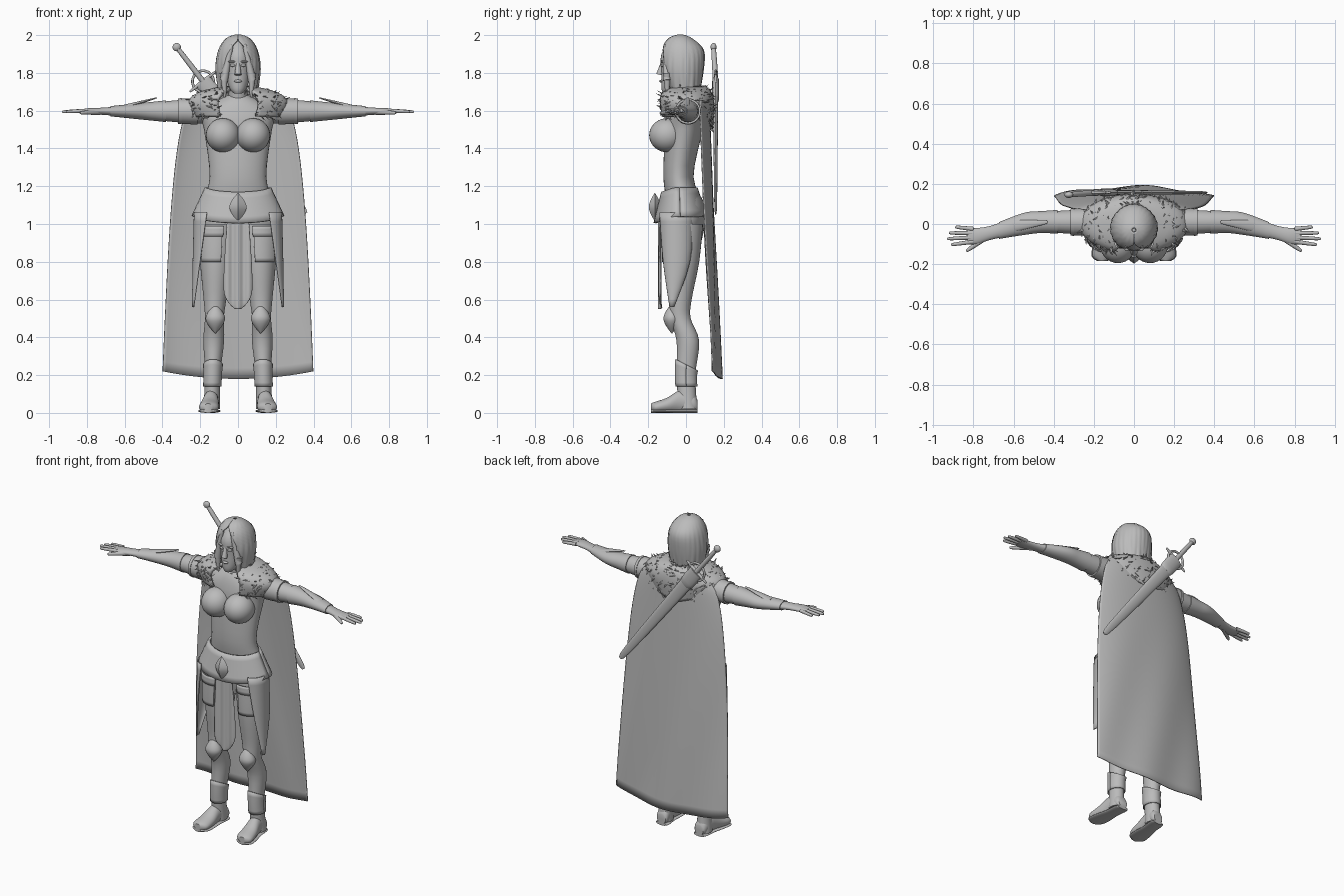
import bpy, bmesh, math, random
from mathutils import Matrix, Vector

random.seed(4)
if "Cube" in bpy.data.objects:
    bpy.data.objects.remove(bpy.data.objects["Cube"])

shade = (.5, .5, .5, 1)
grey = bpy.data.materials.new("stone_grey")
grey.use_nodes = True
grey.diffuse_color = shade
grey.node_tree.nodes["Principled BSDF"].inputs["Base Color"].default_value = shade


def finish(name, bm, mirror=False, thick=0, matrix=None):
    """Turn a bmesh into a named, smoothly shaded object with its modifiers."""
    bmesh.ops.recalc_face_normals(bm, faces=bm.faces)
    mesh = bpy.data.meshes.new(name)
    bm.to_mesh(mesh)
    bm.free()
    mesh.materials.append(grey)
    obj = bpy.data.objects.new(name, mesh)
    bpy.context.collection.objects.link(obj)
    if matrix is not None:
        obj.matrix_world = matrix
    bpy.ops.object.select_all(action="DESELECT")
    obj.select_set(True)
    bpy.context.view_layer.objects.active = obj
    bpy.ops.object.shade_smooth_by_angle(angle=math.radians(40))
    if thick:
        solid = obj.modifiers.new("thickness", "SOLIDIFY")
        solid.thickness, solid.offset = thick, 0
    if mirror:
        obj.modifiers.new("mirror", "MIRROR").use_mirror_merge = False


def smooth_rings(rings, steps):
    """Catmull-Rom interpolation between the given cross-sections."""
    ends = [rings[0], *rings, rings[-1]]
    smooth = []
    for before, start, stop, after in zip(ends, ends[1:], ends[2:], ends[3:]):
        for step in range(steps):
            t = step / steps
            position, centre, *radii = [
                b + t / 2 * (c - a + t * (2 * a - 5 * b + 4 * c - d + t * (3 * (b - c) + d - a)))
                for a, b, c, d in zip(before, start, stop, after)]
            smooth.append((position, centre, *[max(radius, .001) for radius in radii]))
    return smooth + [rings[-1]]


def loft(name, rings, axis="z", at=0, arc=None, sides=32, steps=4, warp=None, **options):
    """Skin ellipses (position, centre, two radii) along an axis; at is the other centre."""
    bm = bmesh.new()
    rows = []
    for position, centre, wide, deep in smooth_rings(rings, steps):
        other = at(position) if callable(at) else at
        low, high = arc(position) if callable(arc) else arc or (0, 360)
        row = []
        for i in range(sides + bool(arc)):
            angle = math.radians(low + (high - low) * i / sides)
            c, s = math.cos(angle), math.sin(angle)
            if axis == "z":
                point = Vector((other + wide * c, centre + deep * s, position))
            elif axis == "x":
                point = Vector((position, centre + wide * c, other + deep * s))
            else:
                point = Vector((other + wide * c, position, centre + deep * s))
            row.append(bm.verts.new(warp(point) if warp else point))
        rows.append(row)
    for upper, lower in zip(rows, rows[1:]):
        for i in range(sides):
            j = (i + 1) % len(upper)
            bm.faces.new((upper[i], upper[j], lower[j], lower[i]))
    if not arc:
        bm.faces.new(rows[0])
        bm.faces.new(rows[-1])
    finish(name, bm, **options)


def shell(name, base, low, high, gap, **options):
    """Cover a stretch of another part's surface."""
    rings = [(position, centre, wide + gap, deep + gap)
             for position, centre, wide, deep in smooth_rings(base, 10) if low <= position <= high]
    loft(name, rings, steps=1, **options)


def taper(name, start, end, thick_end, thin_end, flat=1, **options):
    """A tapering rod between two points, closing to a soft tip."""
    start, end = Vector(start), Vector(end)
    way = end - start
    frame = Matrix.Translation(start) @ way.to_track_quat("Z", "Y").to_matrix().to_4x4()
    rings = [(way.length * t, 0, r * flat, r) for t, r in ((0, thick_end), (.9, thin_end), (1, .001))]
    loft(name, rings, sides=16, warp=lambda v: frame @ v, **options)


def leaf(name, x, y, z, wide, deep, tall, **options):
    """A plate pointed at the top and bottom."""
    swell = [(k / 6, 1 - abs(k / 6) ** 1.6) for k in range(-6, 7)]
    loft(name, [(z + tall * t, y, wide * r, deep * r) for t, r in swell], at=x, steps=1, **options)


def ball(name, centre, scale, mirror=False):
    bm = bmesh.new()
    bmesh.ops.create_uvsphere(bm, u_segments=28, v_segments=18, radius=1,
                              matrix=Matrix.LocRotScale(Vector(centre), None, Vector(scale)))
    finish(name, bm, mirror)


# Torso, bust and neck
loft("torso", [(.9, 0, .13, .08), (1, 0, .2, .1), (1.1, 0, .19, .1), (1.25, -.04, .15, .08),
               (1.5, -.01, .18, .1), (1.58, 0, .2, .1), (1.64, 0, .13, .08), (1.68, 0, .06, .05)])
ball("breast", (.08, -.1, 1.47), (.09, .095, .09), mirror=True)
neck = [(1.6, 0, .06, .06), (1.66, -.01, .05, .05), (1.78, -.03, .05, .05)]
loft("neck", neck)
shell("neck_collar", neck, 1.62, 1.66, .008)

# Head and face
loft("head", [(1.69, -.1, .02, .02), (1.72, -.08, .045, .05), (1.8, -.04, .07, .09),
              (1.9, -.03, .07, .1), (1.98, -.03, .02, .04)])
taper("nose", (0, -.14, 1.79), (0, -.12, 1.87), .018, .008)
ball("eye", (.027, -.122, 1.84), (.015, .012, .008), mirror=True)
ball("brow", (.028, -.122, 1.86), (.024, .012, .006), mirror=True)
ball("lips", (0, -.13, 1.756), (.02, .012, .008))


# Parted bob with strand ridges and front locks
def strands(v):
    angle = math.atan2(v.y, v.x)
    ridge = 1 + .015 * math.sin(22 * angle)
    ragged = max(0, 1.8 - v.z) * math.sin(14 * angle) / 5
    return Vector((v.x * ridge, v.y * ridge, v.z + ragged))


def parting(z):
    half = 36 * min(1, max(0, (1.97 - z) * 11)) ** .6
    return half - 89.5, 269.5 - half


loft("hair", [(2, -.03, .01, .01), (1.98, -.03, .06, .06), (1.92, -.02, .1, .11),
              (1.82, -.02, .115, .11), (1.7, -.01, .1, .08)],
     arc=parting, sides=72, warp=strands, thick=.008)
taper("front_lock", (.075, -.1, 1.8), (.07, -.1, 1.67), .022, .008, mirror=True)
taper("temple_lock", (.075, -.1, 1.76), (.035, -.11, 1.95), .022, .012, mirror=True)

# Arms with sleeves, bracers and elbow spikes
on_arm = dict(axis="x", at=1.597, mirror=True)
arm = [(.1, .01, .07, .07), (.3, .01, .06, .06), (.45, .01, .05, .045), (.55, 0, .05, .035),
       (.7, -.04, .035, .02), (.78, -.06, .04, .017), (.83, -.06, .04, .01)]
loft("arm", arm, **on_arm)
shell("sleeve", arm, .2, .33, .006, **on_arm)
shell("sleeve_band", arm, .3, .32, .009, **on_arm)
shell("bracer", arm, .37, .68, .005, **on_arm)
taper("bracer_spike", (.6, -.01, 1.62), (.43, .01, 1.668), .012, .004, flat=2.5, mirror=True)

# Hands
for finger, y, tip in (("little", -.025, .89), ("ring", -.046, .92), ("middle", -.067, .93), ("index", -.088, .91)):
    taper(finger + "_finger", (.8, y, 1.6), (tip, y * 1.4 + .02, 1.594), .011, .008, mirror=True)
taper("thumb", (.73, -.06, 1.594), (.835, -.135, 1.588), .016, .009, mirror=True)

# Legs, knee guards and boots
on_leg = dict(at=lambda z: .14 - .03 * z, mirror=True)
leg = [(1, -.01, .1, .1), (.8, -.02, .085, .09), (.6, -.03, .06, .06), (.5, -.03, .05, .055),
       (.38, .01, .055, .06), (.2, 0, .04, .05), (.02, .01, .045, .05)]
loft("leg", leg, **on_leg)
leaf("knee_guard", .12, -.075, .5, .052, .045, .08, mirror=True)
shell("boot_cuff", leg, .12, .26, .006, arc=(0, 360), thick=.006,
      warp=lambda v: v + Vector((0, 0, max(0, v.z - .2) * -v.y * 9)), **on_leg)
on_foot = dict(axis="y", at=lambda y: .14 - .1 * y, mirror=True)
foot = [(-.185, .03, .02, .02), (-.16, .03, .05, .03), (-.1, .04, .05, .04), (-.03, .06, .04, .06),
        (.04, .05, .04, .05), (.06, .04, .03, .03)]
loft("boot_foot", foot, **on_foot)
loft("boot_sole", [(y, .01, wide + .005, .01) for y, _, wide, _ in foot], **on_foot)

# Belt, buckle and hanging cloths
loft("belt", [(1.19, -.035, .17, .09), (1.04, -.03, .24, .135)], arc=(0, 360), thick=.014,
     warp=lambda v: v - Vector((0, 0, max(0, -v.y - .06) / 3)))
leaf("belt_buckle", 0, -.165, 1.09, .046, .032, .075, sides=4)
loft("front_cloth", [(1.06, -.09, .11, .05), (.7, -.09, .15, .05), (.6, -.09, .12, .05), (.55, -.09, .03, .05)],
     arc=(240, 300), thick=.006, warp=lambda v: v - Vector((0, math.cos(v.x * 110) * .006, 0)))
loft("side_cloth", [(1.06, -.05, .08, .09), (.8, -.05, .045, .07), (.56, -.075, .01, .01)],
     at=lambda z: .32 - .16 * z, arc=(-80, 80), thick=.006, mirror=True)
shell("thigh_pouch", leg, .8, .98, .01, arc=(-105, -40), thick=.012, **on_leg)
shell("pouch_flap", leg, .93, .99, .016, arc=(-107, -38), thick=.006, **on_leg)


# Cape, a curved sheet hanging behind
def hem(v):
    fold = math.sin(v.x * 16 + v.z * 4) * max(0, 1.5 - v.z) * .006
    return v + Vector((0, fold, max(0, .6 - v.z) * v.x ** 2 * .6))


falls = [1.5 * (k / 9) ** 2 for k in range(1, 10)]
loft("cape", [(1.68 - fall, .02 + fall * .043, .46 * (fall / 1.5) ** .13, .1) for fall in falls],
     arc=(30, 150), thick=.006, warp=hem)


# Fur mantle: a base shell open at the throat, covered in flat tufts
def drape(v):
    back = max(0, v.y - .03) * max(0, 1 - abs(v.x) * 4.5)
    return v - Vector((0, 0, back * max(0, 1.7 - v.z) * 5))


fur = [(1.72, .02, .08, .08), (1.69, 0, .2, .13), (1.64, 0, .26, .14), (1.57, 0, .23, .13)]
opening = (-66, 246)
loft("fur_mantle", fur, arc=opening, sides=64, thick=.02, warp=drape)
bm = bmesh.new()
rows = smooth_rings(fur, 6)
for tuft in range(620):
    z, y, wide, deep = random.choice(rows)
    angle = math.radians(random.uniform(*opening))
    c, s = math.cos(angle), math.sin(angle)
    root = drape(Vector((wide * c, y + deep * s, z)))
    sway = Vector((-s, c, 0)) * random.uniform(-1, 1)
    aim = (sway + Vector((c * .3, s * .2, random.uniform(-.7, .2)))).normalized()
    turn = aim.to_track_quat("Z", "X").to_matrix().to_4x4()
    size = random.uniform(.03, .06)
    bmesh.ops.create_cone(bm, segments=5, radius1=size / 4, radius2=.001, depth=size, cap_ends=True,
                          matrix=Matrix.Translation(root + aim * size / 4) @ turn @ Matrix.Diagonal((.5, 1, 1, 1)))
finish("fur_tufts", bm)

# Sheathed sword slung across the back
guard, tip, pommel = Vector((-.185, .157, 1.755)), Vector((.355, .157, 1.06)), Vector((-.335, .145, 1.95))
taper("sheath", guard, tip, .042, .024, flat=.33)
taper("sheath_throat", guard, guard.lerp(tip, .15), .046, .043, flat=.4)
taper("sword_grip", guard, pommel, .015, .012)
ball("sword_pommel", guard.lerp(pommel, .93), (.022, .016, .022))
across = Vector((.07, 0, .055))
for side in (-1, 1):
    taper("sword_crossguard", guard, guard + across * side, .012, .006)
bpy.ops.mesh.primitive_torus_add(major_radius=.056, minor_radius=.007, location=guard,
                                 rotation=(math.radians(90), 0, 0))
ring = bpy.context.object
ring.name = "sword_guard_ring"
ring.data.materials.append(grey)
bpy.ops.object.shade_smooth_by_angle(angle=math.radians(40))
